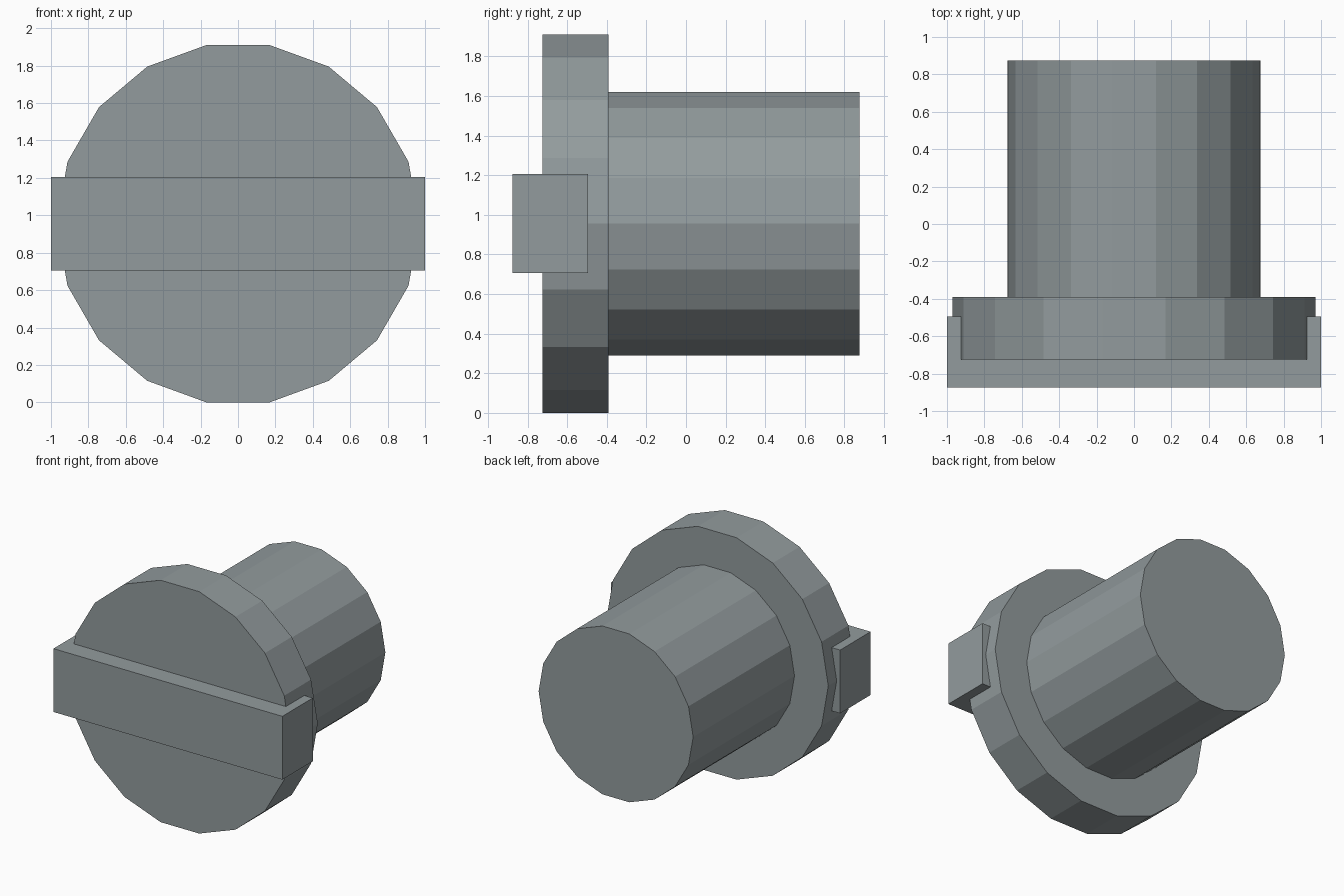
import bpy, bmesh, math

if "Cube" in bpy.data.objects:
    bpy.data.objects.remove(bpy.data.objects["Cube"])

SIDES = 18
ZC = 0.955          # height of the shared axis

steel = bpy.data.materials.new("steel_grey")
steel.diffuse_color = (0.29, 0.33, 0.34, 1.0)
steel.use_nodes = True
steel.node_tree.nodes["Principled BSDF"].inputs["Base Color"].default_value = steel.diffuse_color


def prism(name, outline, y0, y1):
    """Extrude an (x, z) outline along y from y0 to y1."""
    bm = bmesh.new()
    face = bm.faces.new([bm.verts.new((x, y0, z)) for x, z in outline])
    ext = bmesh.ops.extrude_face_region(bm, geom=[face])["geom"]
    verts = [g for g in ext if isinstance(g, bmesh.types.BMVert)]
    bmesh.ops.translate(bm, verts=verts, vec=(0, y1 - y0, 0))
    bmesh.ops.recalc_face_normals(bm, faces=bm.faces[:])
    me = bpy.data.meshes.new(name)
    bm.to_mesh(me)
    bm.free()
    me.materials.append(steel)
    ob = bpy.data.objects.new(name, me)
    bpy.context.collection.objects.link(ob)
    return ob


def ring(r):
    angles = [2 * math.pi * i / SIDES for i in range(SIDES)]
    return [(r * math.cos(a), ZC + r * math.sin(a)) for a in angles]


# Round head, shaft running to the back, and grip bar across the front
head = prism("head_with_shaft_and_grip", ring(0.97), -0.725, -0.39)
shaft = prism("shaft", ring(0.675), -0.55, 0.875)
grip = prism("grip_bar", [(-1, 0.705), (1, 0.705), (1, 1.205), (-1, 1.205)],
             -0.875, -0.495)

# Fuse the parts into one solid
bpy.context.view_layer.objects.active = head
for part in (shaft, grip):
    mod = head.modifiers.new("fuse_" + part.name, "BOOLEAN")
    mod.operation = "UNION"
    mod.solver = "EXACT"
    mod.object = part
    bpy.ops.object.modifier_apply(modifier=mod.name)
    bpy.data.objects.remove(part)
